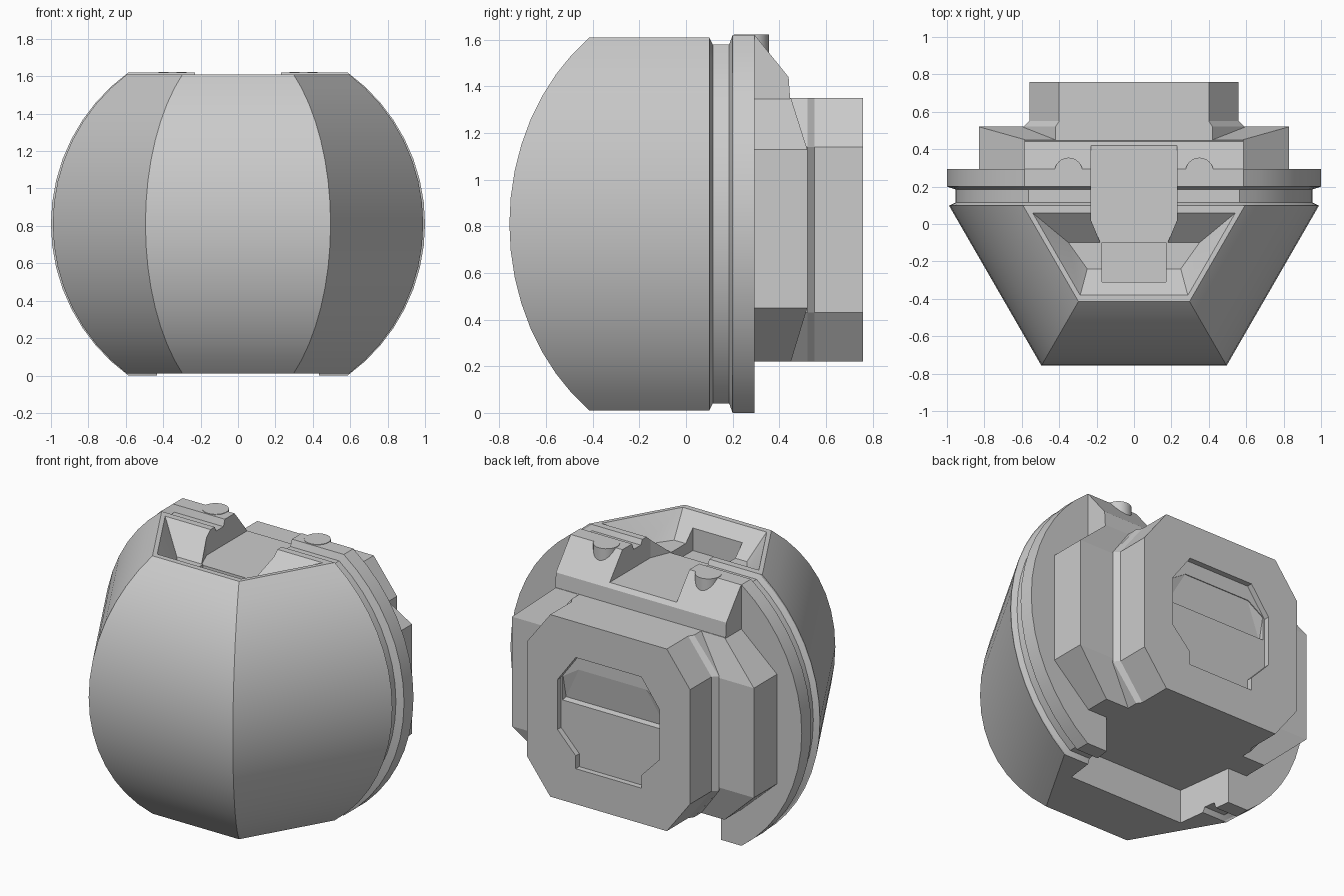
import bpy, bmesh, math

if "Cube" in bpy.data.objects:
    bpy.data.objects.remove(bpy.data.objects["Cube"])

CZ = 0.81  # centre height of the round body


def make(name, bm):
    bmesh.ops.recalc_face_normals(bm, faces=bm.faces)
    me = bpy.data.meshes.new(name)
    bm.to_mesh(me)
    bm.free()
    ob = bpy.data.objects.new(name, me)
    bpy.context.collection.objects.link(ob)
    return ob


def loft(name, rings):
    bm = bmesh.new()
    vs = [[bm.verts.new(p) for p in r] for r in rings]
    n = len(rings[0])
    for a, b in zip(vs, vs[1:]):
        for i in range(n):
            j = (i + 1) % n
            bm.faces.new((a[i], a[j], b[j], b[i]))
    bm.faces.new(vs[0])
    bm.faces.new(vs[-1])
    return make(name, bm)


def hull(name, pts):
    bm = bmesh.new()
    for p in pts:
        bm.verts.new(p)
    bmesh.ops.convex_hull(bm, input=bm.verts)
    bmesh.ops.dissolve_limit(bm, angle_limit=0.01, verts=bm.verts, edges=bm.edges)
    return make(name, bm)


def mirror(pts):
    return [(s * x, y, z) for x, y, z in pts for s in (1, -1)]


def cut(ob, *cutters):
    for c in cutters:
        m = ob.modifiers.new("cut", "BOOLEAN")
        m.operation = "DIFFERENCE"
        m.solver = "EXACT"
        m.object = c
        bpy.context.view_layer.objects.active = ob
        bpy.ops.object.modifier_apply(modifier=m.name)


def clipped_circle(y, r, clip, steps=16):
    # round outline with flat top and bottom
    a = math.asin(clip / r)
    right = [-a + 2 * a * i / steps for i in range(steps + 1)]
    ang = right + [math.pi + t for t in right]
    return [(r * math.cos(t), y, CZ + r * math.sin(t)) for t in ang]


def octagon(y, hx, cx, z0, z1, dz):
    return [(cx, y, z0), (hx, y, z0 + dz), (hx, y, z1 - dz), (cx, y, z1),
            (-cx, y, z1), (-hx, y, z1 - dz), (-hx, y, z0 + dz), (-cx, y, z0)]


# faceted front dome: half-hexagon section following a circle
rings = []
top = math.asin(0.8)
for i in range(17):
    t = -top + 2 * top * i / 16
    z, r = CZ + math.sin(t) * 1.0, 0.99 * math.cos(t)
    rings.append([(r, 0.1, z), (r / 2, 0.1 - r * 0.866, z),
                  (-r / 2, 0.1 - r * 0.866, z), (-r, 0.1, z)])
dome = loft("front_dome", rings)

# grooved flange behind the dome
flange = loft("grooved_flange", [clipped_circle(*p) for p in (
    (0.1, 0.985, 0.8), (0.115, 0.955, 0.77), (0.185, 0.955, 0.77),
    (0.2, 1.0, 0.81), (0.293, 1.0, 0.81))])

# stepped rear housing
rear_step = hull("rear_step", mirror(
    [(0.83, y, z) for y in (0.28, 0.52) for z in (1.13, 0.45)]
    + [(0.58, y, z) for y in (0.28, 0.45) for z in (1.35, 0.22)]))
rear_block = loft("rear_block", [octagon(y, hx, cx, 0.22, 1.35, 0.21) for y, hx, cx in (
    (0.4, 0.59, 0.42), (0.52, 0.59, 0.42), (0.55, 0.56, 0.4), (0.76, 0.56, 0.4))])

# upper shoulders either side of the top slot
profile = [(0.25, 1.62), (0.295, 1.62), (0.44, 1.44), (0.45, 1.3), (0.25, 1.3)]
shoulders = loft("top_shoulders", [[(x, y, z) for y, z in profile] for x in (-0.585, 0.585)])

# cutters: top bowl, slot, pocket, bottom slot, rear recess
bowl = hull("bowl_cutter", mirror([
    (0.555, 0.07, 1.62), (0.29, -0.39, 1.62), (0.555, 0.07, 1.7), (0.29, -0.39, 1.7),
    (0.35, -0.1, 1.47), (0.25, -0.24, 1.47)]))
slot = hull("slot_cutter", mirror([(x, y, z) for z in (1.465, 1.8) for x, y in (
    (0.23, 0.02), (0.23, 0.6), (0.18, -0.1))]))
pocket = hull("pocket_cutter", mirror([(0.17, y, z) for y in (-0.31, -0.1) for z in (1.4, 1.8)]))
under = hull("under_cutter", mirror([(x, y, z) for z in (-0.1, 0.22) for x, y in (
    (0.4, -0.07), (0.46, 0.4))]))
recess = hull("recess_cutter", mirror([(x, y, z) for y in (0.725, 0.85) for x, z in (
    (0.225, 0.52), (0.35, 0.65), (0.35, 0.96), (0.225, 1.13))]))
recess_low = hull("recess_low_cutter", mirror(
    [(0.225, y, z) for y in (0.725, 0.85) for z in (0.44, 0.6)]))
recess_ramp = hull("recess_ramp_cutter", mirror([
    (0.34, 0.74, 0.82), (0.34, 0.69, 0.83), (0.34, 0.72, 0.97), (0.34, 0.74, 0.97),
    (0.23, 0.72, 1.04), (0.23, 0.74, 1.04)]))
cut(dome, bowl, slot, pocket, under)
cut(flange, slot, under)
cut(shoulders, slot)
cut(rear_block, recess, recess_low, recess_ramp)
for c in (bowl, slot, pocket, under, recess, recess_low, recess_ramp):
    bpy.data.objects.remove(c, do_unlink=True)

# round pegs on the shoulders
pegs = []
for side, x in (("right", 0.35), ("left", -0.35)):
    bpy.ops.mesh.primitive_cylinder_add(vertices=24, radius=0.075, depth=0.2,
                                        location=(x, 0.28, 1.523))
    pegs.append(bpy.context.object)
    pegs[-1].name = side + "_peg"

# shading
bpy.ops.object.select_all(action="DESELECT")
for ob in [dome, flange] + pegs:
    ob.select_set(True)
    bpy.context.view_layer.objects.active = ob
bpy.ops.object.shade_smooth_by_angle(angle=math.radians(22))
